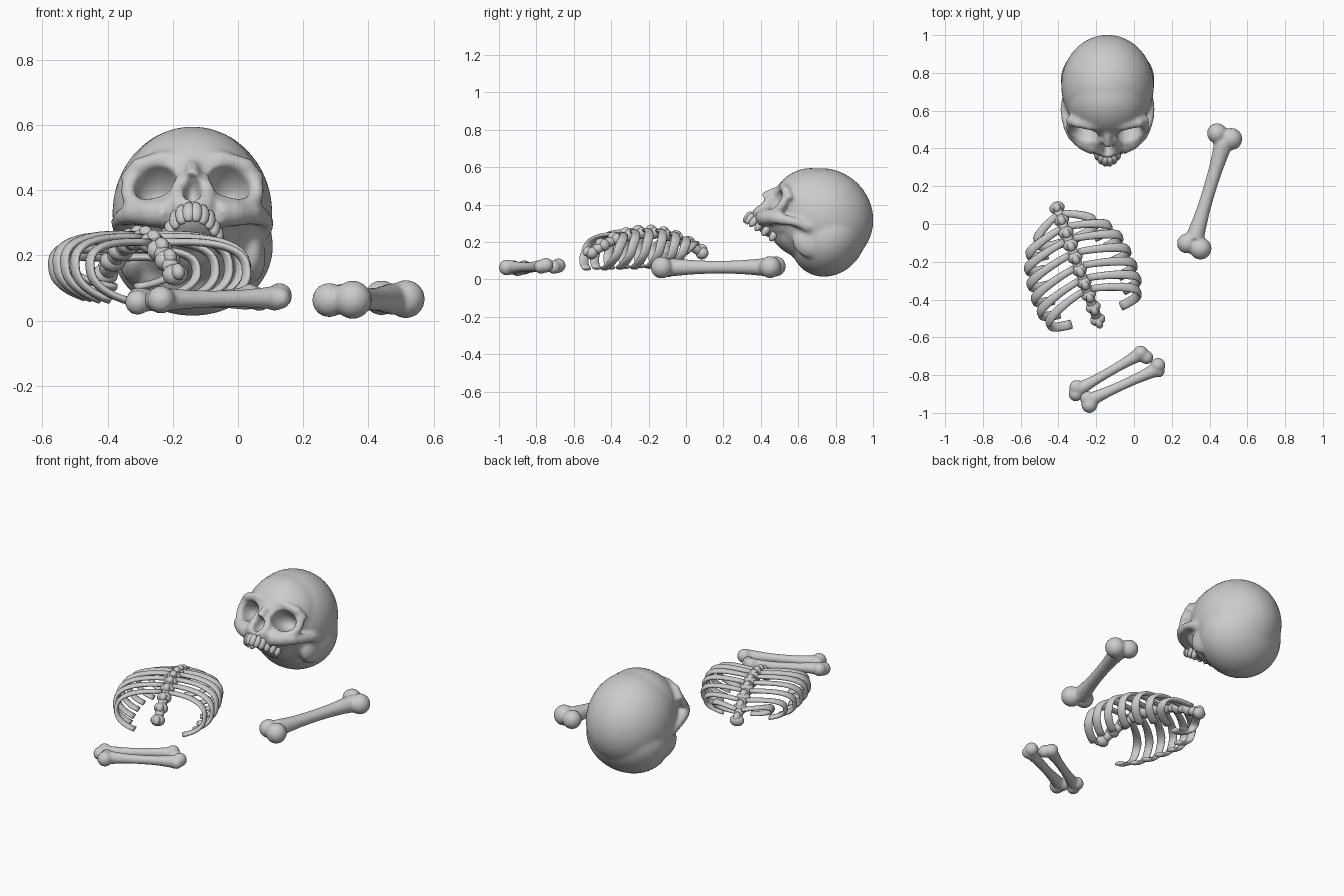
import bpy, bmesh
from math import sin, cos, pi, radians
from mathutils import Vector, Matrix

if "Cube" in bpy.data.objects:
    bpy.data.objects.remove(bpy.data.objects["Cube"])

I = Matrix.Identity(4)


def ball(bm, c, r, M=I, seg=24):
    bmesh.ops.create_uvsphere(bm, u_segments=seg, v_segments=seg // 2, radius=1,
                              matrix=M @ Matrix.Translation(c) @ Matrix.Diagonal((*r, 1)))


def tube(bm, pts, ra, rb=None, ref=(0, 0, 1), M=I, n=12):
    """Sweep an ellipse along points; ra lies along ref, rb across it."""
    pts = [M @ Vector(p) for p in pts]
    ref = M.to_3x3() @ Vector(ref)
    ra = ra if isinstance(ra, (list, tuple)) else [ra] * len(pts)
    rings = []
    for i, p in enumerate(pts):
        t = (pts[min(i + 1, len(pts) - 1)] - pts[max(i - 1, 0)]).normalized()
        u = (ref - t * ref.dot(t)).normalized()
        v = t.cross(u)
        b = rb if rb else ra[i]
        rings.append([bm.verts.new(p + u * ra[i] * cos(2 * pi * k / n) + v * b * sin(2 * pi * k / n))
                      for k in range(n)])
    for a, b in zip(rings, rings[1:]):
        for k in range(n):
            bm.faces.new((a[k], a[(k + 1) % n], b[(k + 1) % n], b[k]))
    bm.faces.new(rings[0][::-1])
    bm.faces.new(rings[-1])


def make(name, bm):
    bmesh.ops.recalc_face_normals(bm, faces=bm.faces)
    me = bpy.data.meshes.new(name)
    bm.to_mesh(me)
    bm.free()
    for p in me.polygons:
        p.use_smooth = True
    ob = bpy.data.objects.new(name, me)
    bpy.context.collection.objects.link(ob)
    return ob


def fuse(ob, voxel, smooth, cutter=None):
    """Melt overlapping lumps into one skin, optionally carving holes."""
    def remesh():
        m = ob.modifiers.new("melt", 'REMESH')
        m.mode, m.voxel_size, m.use_smooth_shade = 'VOXEL', voxel, True
    remesh()
    if cutter:
        m = ob.modifiers.new("carve", 'BOOLEAN')
        m.operation, m.object, m.solver = 'DIFFERENCE', cutter, 'EXACT'
        remesh()
    m = ob.modifiers.new("soften", 'SMOOTH')
    m.factor, m.iterations = 0.5, smooth
    me = bpy.data.meshes.new_from_object(ob.evaluated_get(bpy.context.evaluated_depsgraph_get()))
    ob.modifiers.clear()
    ob.data = me
    if cutter:
        bpy.data.objects.remove(cutter)


# ---- skull, modelled upright (forward = -y) then tipped back
S = Matrix.Translation((-.14, .698, .31)) @ Matrix.Rotation(radians(-35), 4, 'X')
bm = bmesh.new()
ball(bm, (0, .016, .035), (.246, .275, .262), S, 40)     # cranium
ball(bm, (0, -.085, .035), (.215, .195, .215), S, 40)    # forehead
ball(bm, (0, .1, -.03), (.248, .195, .222), S, 40)       # back of head
ball(bm, (0, -.13, -.08), (.18, .12, .12), S)            # middle of face
ball(bm, (0, -.19, -.135), (.1, .128, .085), S)          # upper jaw
ball(bm, (0, -.05, -.12), (.15, .17, .11), S)            # skull base
tube(bm, [(0, -.25, .03), (0, -.28, 0), (0, -.298, -.03), (0, -.312, -.065)], .021, ref=(1, 0, 0), M=S)
tube(bm, [(-.205, -.185, .01), (-.165, -.228, .042), (-.09, -.252, .053), (0, -.25, .04),
          (.09, -.252, .053), (.165, -.228, .042), (.205, -.185, .01)], .026, ref=(0, 1, 0), M=S)  # brow
for s in (-1, 1):
    rim = []
    for k in range(25):
        x = .115 + .083 * cos(k * pi / 12)
        rim.append((s * x, -(.245 - .45 * max(0, x - .1)), -.034 + .077 * sin(k * pi / 12)))
    tube(bm, rim, .024, ref=(0, 1, 0), M=S)              # eye socket rim
    tube(bm, [(s * .07, -.25, -.15), (s * .13, -.228, -.135), (s * .18, -.195, -.112),
              (s * .205, -.155, -.095), (s * .222, -.11, -.075), (s * .226, -.07, -.06), (s * .215, -.01, -.05)],
         [.045, .042, .036, .03, .025, .025, .03], M=S)  # cheekbone
    tube(bm, [(s * .035, -.27, -.03), (s * .05, -.278, -.09), (s * .045, -.29, -.15)],
         .02, ref=(0, 1, 0), M=S)                        # nose edge
    ball(bm, (s * .18, .03, -.12), (.045, .09, .075), S)  # bone behind the ear
skull = make("skull", bm)
bm = bmesh.new()
for s in (-1, 1):
    ball(bm, (s * .115, -.25, -.034), (.067, .115, .059), S)
ball(bm, (0, -.32, -.098), (.03, .085, .05), S)
cut = make("socket_cutter", bm)
cut.hide_render = True
fuse(skull, .0095, 4, cut)

# ---- upper teeth along an arch
bm = bmesh.new()
for k in range(12):
    t = radians(-84 + 168 * k / 11)
    c = (.084 * sin(t), -(.125 + .192 * cos(t)), -.193)
    ball(bm, (0, 0, 0), (.0205, .018, .036),
         S @ Matrix.Translation(c) @ Matrix.Rotation(t, 4, 'Z'), 12)
make("upper_teeth", bm)

# ---- rib cage lying face down, tail end along local -y
C = Matrix.Translation((-.30, -.21, 0)) @ Matrix.Rotation(radians(20), 4, 'Z')


def spine_z(a):
    return .25 - 1.1 * a * a


bm = bmesh.new()
tube(bm, [(0, -a, spine_z(a)) for a in [-.33 + .055 * i for i in range(13)]], .026, ref=(1, 0, 0), M=C)
for i in range(10):
    a = -.315 + .07 * i
    V = C @ Matrix.Translation((0, -a, spine_z(a))) @ Matrix.Rotation(2 * a, 4, 'X')
    ball(bm, (0, 0, 0), (.041, .033, .034), V, 16)
    ball(bm, (0, -.012, .02), (.022, .03, .024), V, 12)
make("spine", bm)

# rib pairs: start along spine, half width, lowest z, tailward drift, final angle
ribs = [(-.28, .165, .10, .15, 172), (-.205, .23, .06, .11, 150), (-.135, .265, .045, .11, 145),
        (-.06, .28, .04, .12, 145), (.015, .285, .035, .13, 145), (.085, .28, .035, .14, 145),
        (.145, .255, .04, .15, 152)]


def boxy(v):
    return (1 if v > 0 else -1) * abs(v) ** .8


bm = bmesh.new()
for a0, w, zb, d, end in ribs:
    zt = max(spine_z(a0) + .012, .19)
    for s in (-1, 1):
        pts = []
        for k in range(21):
            f = radians(3 + (end - 3) * k / 20)
            pts.append((s * w * boxy(sin(f)), -(a0 + d * sin(f / 2)),
                        (zt + zb) / 2 + (zt - zb) / 2 * boxy(cos(f)) + .02 * sin(f)))
        tube(bm, pts, [.018 + .007 * min(1, k / 8) for k in range(21)], .012, ref=(0, 1, 0), M=C, n=12)
make("ribs", bm)


# ---- long bones: waisted shaft with knobs at both ends
def long_bone(name, p, q, r, knobs):
    bm = bmesh.new()
    p, q = Vector(p), Vector(q)
    prof = [1.35, 1.15, 1, .95, .95, 1, 1.15, 1.35]
    tube(bm, [p.lerp(q, i / 7) for i in range(8)], [r * f for f in prof], n=16)
    for x, y, z, k in knobs:
        ball(bm, (x, y, z), (k, k, k))
    fuse(make(name, bm), .008, 6)


long_bone("thigh_bone", (.32, -.08, .065), (.475, .43, .066), .037,
          [(.280, -.103, .063, .053), (.352, -.130, .064, .059),
           (.440, .480, .070, .054), (.515, .450, .066, .059), (.47, .42, .066, .048)])
long_bone("forearm_bone_a", (-.29, -.875, .062), (.03, -.69, .068), .027,
          [(-.304, -.864, .064, .039), (-.308, -.900, .056, .039),
           (.035, -.682, .074, .039), (.066, -.706, .066, .037)])
long_bone("forearm_bone_b", (-.23, -.93, .064), (.12, -.77, .07), .028,
          [(-.248, -.922, .064, .039), (-.236, -.958, .064, .043),
           (.112, -.775, .066, .036), (.127, -.748, .076, .040), (.13, -.78, .068, .033)])
